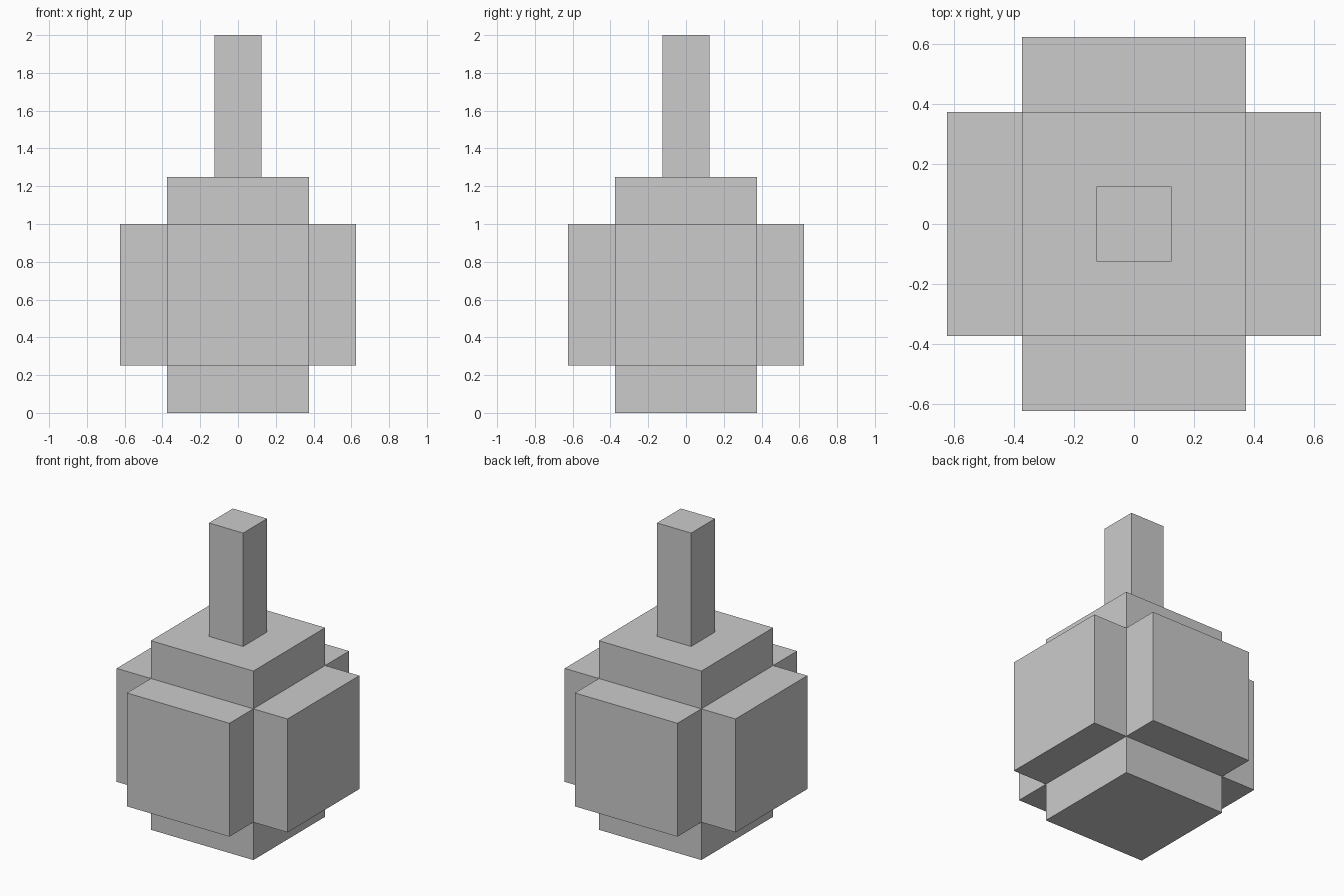
import bpy, bmesh
from mathutils import Matrix, Vector

if "Cube" in bpy.data.objects:
    bpy.data.objects.remove(bpy.data.objects["Cube"])

CORE = 0.75      # side of the central cube
STEP = 0.25      # how far each face is pushed out
MID_Z = 0.625    # height of the body centre


def add_object(name, bm):
    mesh = bpy.data.meshes.new(name)
    bm.to_mesh(mesh)
    bm.free()
    obj = bpy.data.objects.new(name, mesh)
    bpy.context.collection.objects.link(obj)
    return obj


# Body: a cube with all six faces extruded straight outwards
bm = bmesh.new()
bmesh.ops.create_cube(bm, size=CORE)
bm.normal_update()
raised = bmesh.ops.extrude_discrete_faces(bm, faces=bm.faces[:])["faces"]
bm.normal_update()
for face in raised:
    bmesh.ops.translate(bm, verts=face.verts[:], vec=face.normal * STEP)
bm.normal_update()
body = add_object("body", bm)
body.location.z = MID_Z

# Stem: square post standing on the top face
bm = bmesh.new()
bmesh.ops.create_cube(bm, size=1, matrix=Matrix.Diagonal(Vector((0.25, 0.25, 0.75, 1))))
stem = add_object("stem", bm)
stem.location.z = 1.625
